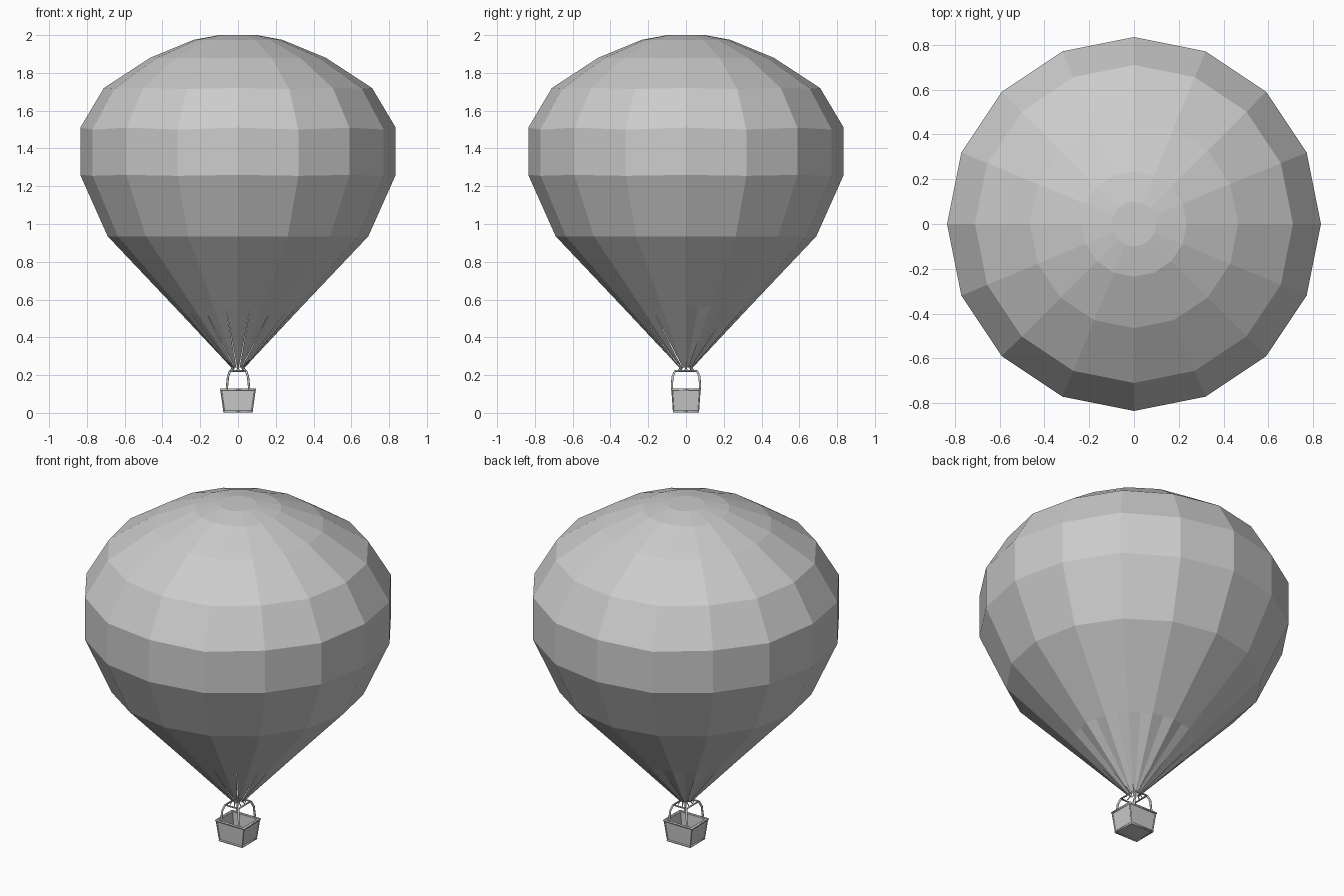
import bpy, bmesh
from math import sin, cos, pi
from mathutils import Vector

if "Cube" in bpy.data.objects:
    bpy.data.objects.remove(bpy.data.objects["Cube"])

SIDES = 16
grey = bpy.data.materials.new("plain_grey")
grey.use_nodes = True
grey.diffuse_color = (0.6, 0.6, 0.6, 1)
grey.node_tree.nodes["Principled BSDF"].inputs["Base Color"].default_value = (0.6, 0.6, 0.6, 1)


def finish(name, bm):
    mesh = bpy.data.meshes.new(name)
    bm.to_mesh(mesh)
    bm.free()
    mesh.materials.append(grey)
    obj = bpy.data.objects.new(name, mesh)
    bpy.context.collection.objects.link(obj)
    return obj


def polar(r, z, step):
    a = 2 * pi * step / SIDES
    return Vector((r * cos(a), r * sin(a), z))


def tube(name, points, radius, cyclic=False):
    curve = bpy.data.curves.new(name, 'CURVE')
    curve.dimensions = '3D'
    curve.bevel_depth = radius
    curve.bevel_resolution = 1
    curve.use_fill_caps = True
    spline = curve.splines.new('POLY')
    spline.points.add(len(points) - 1)
    for p, co in zip(spline.points, points):
        p.co = (*co, 1)
    spline.use_cyclic_u = cyclic
    curve.materials.append(grey)
    obj = bpy.data.objects.new(name, curve)
    bpy.context.collection.objects.link(obj)


# Envelope: faceted rings, gently scalloped above the widest band
profile = [(0.1, 2.0, 0), (0.235, 1.975, 0), (0.465, 1.88, 0), (0.71, 1.72, 0.005),
           (0.835, 1.51, 0.01), (0.835, 1.26, 0.005), (0.69, 0.935, 0), (0.335, 0.56, 0)]
bm = bmesh.new()
rings = [[bm.verts.new(polar(r, z - dip * (i % 2), i)) for i in range(SIDES)]
         for r, z, dip in profile]
bm.faces.new(rings[0])
for upper, lower in zip(rings, rings[1:]):
    for i in range(SIDES):
        j = (i + 1) % SIDES
        bm.faces.new((upper[i], lower[i], lower[j], upper[j]))
finish("envelope", bm)

# Gathered skirt: pleated all round, with slits between the strips at the front
bm = bmesh.new()
top_r, top_z, low_r, low_z = 0.335, 0.56, 0.035, 0.24
for i in range(SIDES):
    a, b = polar(top_r, top_z, i), polar(top_r, top_z, i + 1)
    c, d = polar(low_r, low_z, i), polar(low_r, low_z, i + 1)
    middle = (a + b) / 2
    is_front = middle.y < -0.5 * top_r
    part = 0.28 if is_front else 0.5
    p, q = c.lerp(d, part), d.lerp(c, part)
    if not is_front:
        p = q = Vector((p.x * 0.7, p.y * 0.7, p.z))
    for quad in ((a, c, p, middle), (middle, q, d, b)):
        bm.faces.new([bm.verts.new(v) for v in quad])
bmesh.ops.remove_doubles(bm, verts=bm.verts, dist=0.0001)
finish("gathered_skirt", bm)


# Basket: tapered open box with thick walls
def rectangle(hx, hy, z):
    return [(-hx, -hy, z), (hx, -hy, z), (hx, hy, z), (-hx, hy, z)]


bm = bmesh.new()
loops = [[bm.verts.new(v) for v in rectangle(*size)] for size in
         ((0.074, 0.066, 0.006), (0.09, 0.074, 0.125), (0.08, 0.064, 0.125), (0.066, 0.058, 0.02))]
for one, two in zip(loops, loops[1:]):
    for i in range(4):
        j = (i + 1) % 4
        bm.faces.new((one[i], one[j], two[j], two[i]))
bm.faces.new(loops[0][::-1])
bm.faces.new(loops[-1])
finish("basket", bm)
tube("basket_rim", rectangle(0.092, 0.075, 0.123), 0.006, True)
tube("basket_base_trim", rectangle(0.074, 0.066, 0.007), 0.006, True)

# Corner trims and uprights
for x, side in ((-1, "right"), (1, "left")):
    for y, end in ((-1, "front"), (1, "back")):
        tube(f"{end}_{side}_corner_trim",
             [(x * 0.074, y * 0.066, 0.008), (x * 0.09, y * 0.074, 0.123)], 0.004)
        tube(f"{end}_{side}_upright",
             [(x * 0.06, y * 0.075, 0.12), (x * 0.053, y * 0.072, 0.19),
              (x * 0.043, y * 0.058, 0.222)], 0.006)
tube("upright_frame", rectangle(0.043, 0.058, 0.222), 0.005, True)

# Short ties from the frame up to the skirt
for i in range(0, SIDES, 2):
    tube(f"skirt_tie_{i // 2 + 1}",
         [polar(0.045, 0.222, i + 0.5), polar(0.03, 0.24, i), polar(0.06, 0.268, i)], 0.003)
